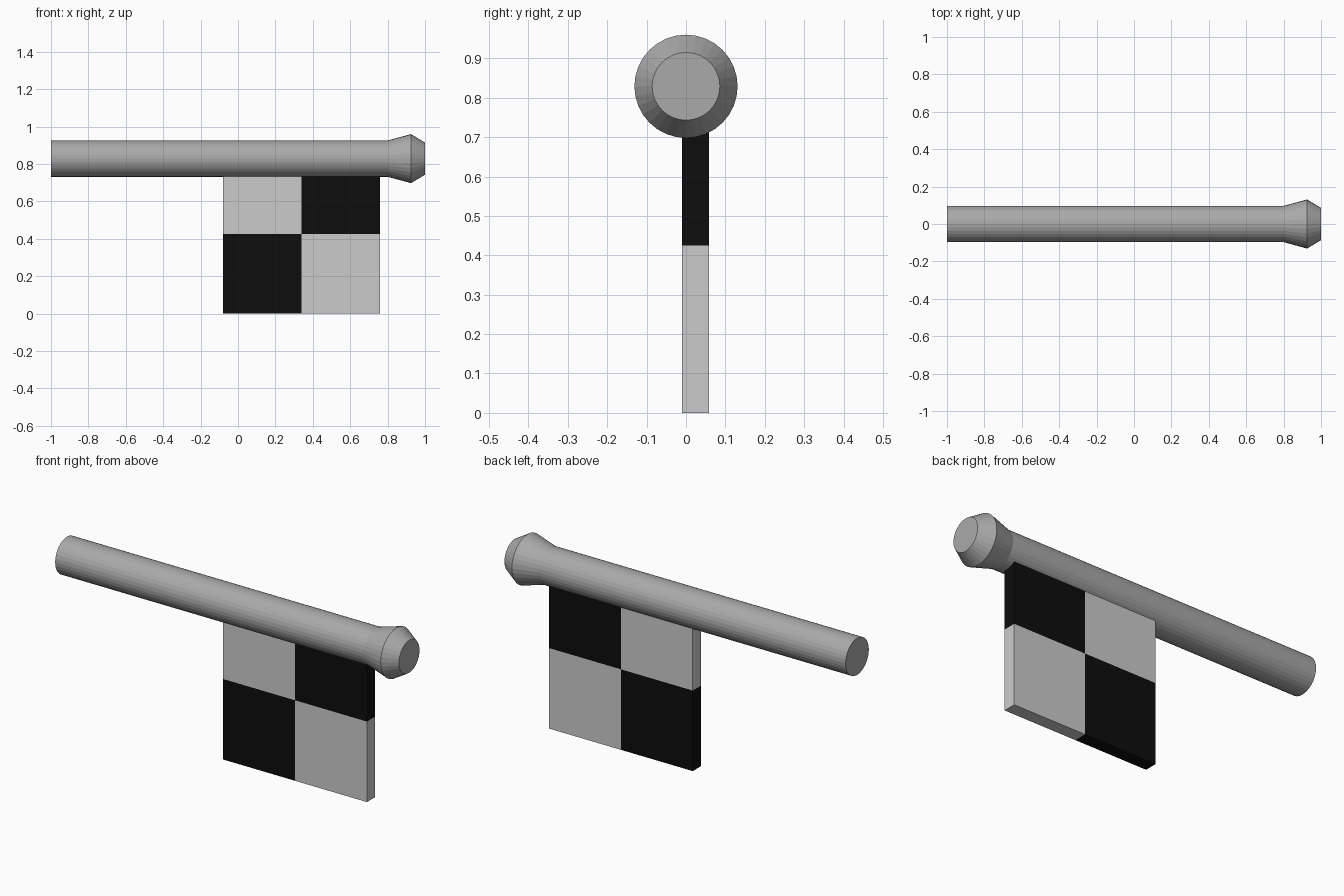
import bpy, bmesh, math
from mathutils import Matrix, Vector

if "Cube" in bpy.data.objects:
    bpy.data.objects.remove(bpy.data.objects["Cube"])


def material(name, value):
    m = bpy.data.materials.new(name)
    m.diffuse_color = (value, value, value, 1)
    m.use_nodes = True
    m.node_tree.nodes["Principled BSDF"].inputs["Base Color"].default_value = m.diffuse_color
    return m


def add_object(name, bm, mats):
    bmesh.ops.recalc_face_normals(bm, faces=bm.faces)
    mesh = bpy.data.meshes.new(name)
    bm.to_mesh(mesh)
    bm.free()
    for m in mats:
        mesh.materials.append(m)
    ob = bpy.data.objects.new(name, mesh)
    bpy.context.collection.objects.link(ob)
    return ob


# Pole with flared finial: profile (x, radius) swept round the x axis
SIDES, AXIS_Z = 32, 0.829
profile = [(-1, 0.097), (0.8, 0.097), (0.925, 0.131), (1, 0.086)]
bm = bmesh.new()
rings = []
for x, r in profile:
    angles = [2 * math.pi * i / SIDES for i in range(SIDES)]
    rings.append([bm.verts.new((x, r * math.cos(a), AXIS_Z + r * math.sin(a))) for a in angles])
for a, b in zip(rings, rings[1:]):
    for i in range(SIDES):
        j = (i + 1) % SIDES
        bm.faces.new((a[i], a[j], b[j], b[i]))
bm.faces.new(rings[0])
bm.faces.new(rings[-1])
add_object("pole", bm, [material("pole_grey", 0.4)])

# Chequered flag: thin box cut into quarters, top edge hidden in the pole
mid = Vector((0.34, 0.024, 0.425))
bm = bmesh.new()
bmesh.ops.create_cube(bm, size=1, matrix=Matrix.Translation(mid) @ Matrix.Diagonal((0.84, 0.068, 0.85, 1)))
for normal in ((1, 0, 0), (0, 0, 1)):
    bmesh.ops.bisect_plane(bm, geom=bm.verts[:] + bm.edges[:] + bm.faces[:], plane_co=mid, plane_no=normal)
for f in bm.faces:
    c = f.calc_center_median()
    f.material_index = int((c.x > mid.x) == (c.z > mid.z))
add_object("flag", bm, [material("light_cloth", 0.8), material("black_cloth", 0.004)])
